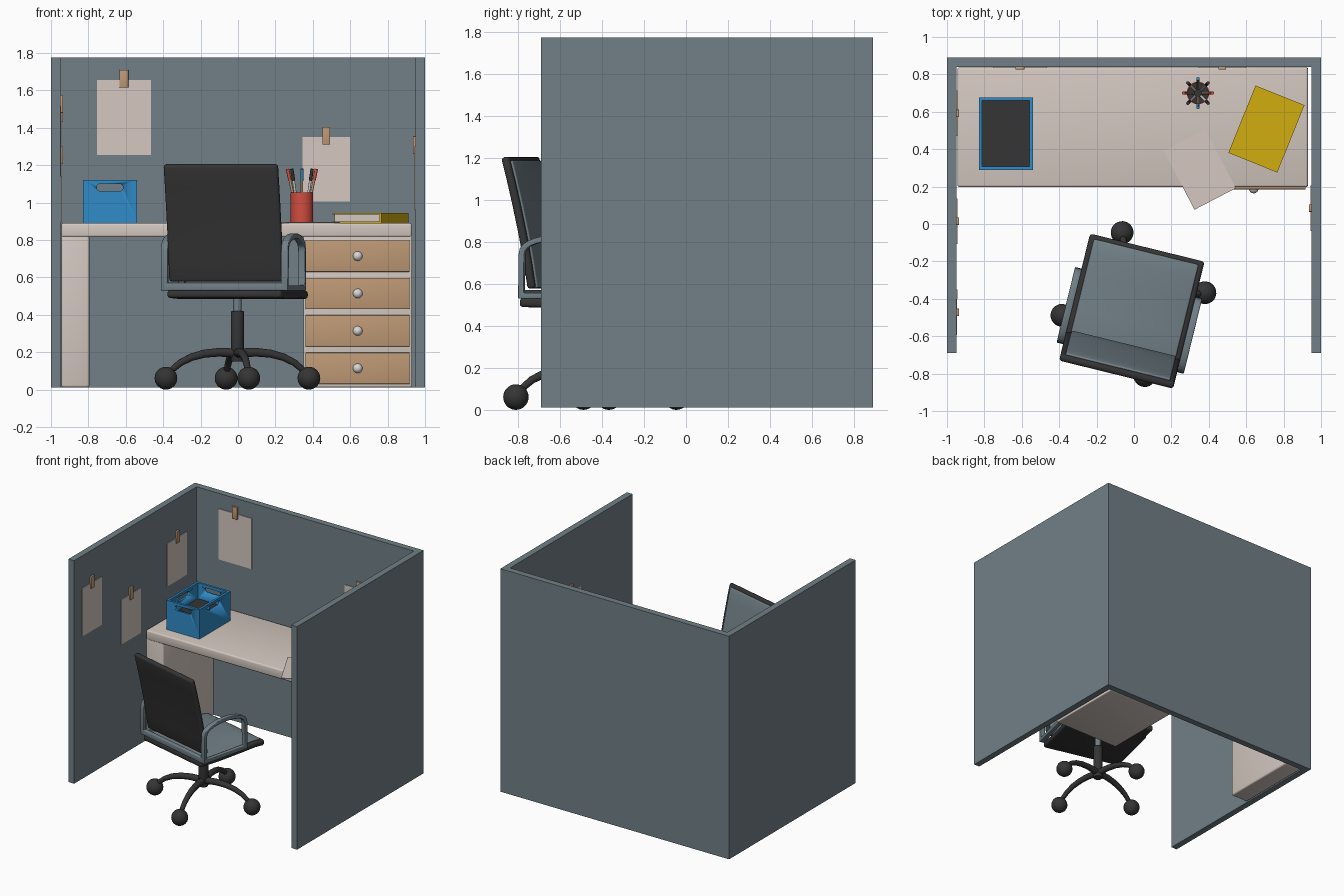
import bpy, bmesh, math
from mathutils import Matrix, Vector

if "Cube" in bpy.data.objects:
    bpy.data.objects.remove(bpy.data.objects["Cube"])


def material(name, r, g, b):
    m = bpy.data.materials.new(name)
    m.diffuse_color = (r, g, b, 1)
    m.use_nodes = True
    m.node_tree.nodes["Principled BSDF"].inputs["Base Color"].default_value = m.diffuse_color
    return m


SLATE = material("slate", 0.165, 0.215, 0.24)
CREAM = material("cream", 0.66, 0.58, 0.53)
TAN = material("tan wood", 0.52, 0.32, 0.18)
DARK = material("charcoal", 0.035, 0.035, 0.035)
BLUE = material("blue", 0.03, 0.26, 0.58)
RED = material("red", 0.65, 0.075, 0.05)
YELLOW = material("yellow", 0.64, 0.42, 0.005)
SILVER = material("light grey", 0.68, 0.68, 0.68)


def finish(name, bm, mats, bevel=0.0, matrix=None, segs=3):
    """Bevel sharp edges, shade by angle and link the part."""
    bmesh.ops.recalc_face_normals(bm, faces=bm.faces[:])
    if bevel:
        sharp = [e for e in bm.edges if e.is_manifold and e.calc_face_angle() > 0.7]
        bmesh.ops.bevel(bm, geom=sharp, offset=bevel, segments=segs, affect='EDGES', profile=0.5)
    if matrix:
        bm.transform(matrix)
    me = bpy.data.meshes.new(name)
    bm.to_mesh(me)
    bm.free()
    for m in mats:
        me.materials.append(m)
    ob = bpy.data.objects.new(name, me)
    bpy.context.collection.objects.link(ob)
    bpy.ops.object.select_all(action='DESELECT')
    ob.select_set(True)
    bpy.context.view_layer.objects.active = ob
    bpy.ops.object.shade_smooth_by_angle(angle=math.radians(40))
    return ob


def box_mesh(x0, x1, y0, y1, z0, z1):
    bm = bmesh.new()
    bmesh.ops.create_cube(bm, size=1)
    bm.transform(Matrix.Translation(((x0 + x1) / 2, (y0 + y1) / 2, (z0 + z1) / 2))
                 @ Matrix.Diagonal((x1 - x0, y1 - y0, z1 - z0, 1)))
    return bm


def box(name, x0, x1, y0, y1, z0, z1, mat, bevel=0.0, matrix=None):
    return finish(name, box_mesh(x0, x1, y0, y1, z0, z1), [mat], bevel, matrix)


def rod(name, p, q, r, mat, sides=24, bevel=0.0, matrix=None):
    p, q = Vector(p), Vector(q)
    bm = bmesh.new()
    bmesh.ops.create_cone(bm, cap_ends=True, segments=sides, radius1=r, radius2=r, depth=(q - p).length)
    bm.transform(Matrix.Translation((p + q) / 2) @ (q - p).to_track_quat('Z', 'Y').to_matrix().to_4x4())
    return finish(name, bm, [mat], bevel, matrix)


def ball(name, c, r, mat, matrix=None):
    bm = bmesh.new()
    bmesh.ops.create_uvsphere(bm, u_segments=24, v_segments=14, radius=r)
    bm.transform(Matrix.Translation(c))
    return finish(name, bm, [mat], 0, matrix)


def ribbon(name, path, off, t, x0, x1, mat, closed=False, bevel=0.0, matrix=None):
    """Sweep a flat strip of thickness t along a (y, z) path, between x0 and x1."""
    bm = bmesh.new()
    pts = [Vector(p) for p in path]
    n, rings = len(pts), []
    for i, p in enumerate(pts):
        a = (p - pts[i - 1]) if closed or i else (pts[1] - p)
        b = (pts[(i + 1) % n] - p) if closed or i < n - 1 else a
        n1, n2 = (Vector((d.y, -d.x)).normalized() for d in (a, b))
        m = (n1 + n2) / (1 + n1.dot(n2))
        l, r = p + m * off, p + m * (off + t)
        rings.append([bm.verts.new((x, *q)) for x, q in ((x0, l), (x1, l), (x1, r), (x0, r))])
    for i in range(n if closed else n - 1):
        A, B = rings[i], rings[(i + 1) % n]
        for k in range(4):
            bm.faces.new((A[k], A[(k + 1) % 4], B[(k + 1) % 4], B[k]))
    if not closed:
        bm.faces.new(rings[0])
        bm.faces.new(rings[-1])
    return finish(name, bm, [mat], bevel, matrix)


# Cubicle walls
box("back_wall", -1, 1, 0.84, 0.89, 0.012, 1.775, SLATE)
box("left_wall", -1, -0.95, -0.69, 0.84, 0.012, 1.775, SLATE)
box("right_wall", 0.95, 1, -0.69, 0.84, 0.012, 1.775, SLATE)

# Desk with slab leg and drawer cabinet
box("desk_top", -0.945, 0.93, 0.197, 0.837, 0.815, 0.89, CREAM, 0.012)
box("desk_leg", -0.945, -0.795, 0.2, 0.837, 0.012, 0.86, CREAM, 0.012)
box("drawer_cabinet", 0.35, 0.93, 0.2, 0.837, 0.012, 0.83, CREAM, 0.006)
for i in range(4):
    z = 0.03 + 0.2 * i
    box(f"drawer_front_{i}", 0.36, 0.918, 0.185, 0.21, z, z + 0.168, TAN, 0.005)
    ball(f"drawer_knob_{i}", (0.64, 0.19, z + 0.084), 0.026, SILVER)

# Pinned notes: (wall, position along wall, bottom, top, half width)
notes = [("back", -0.61, 1.255, 1.655, 0.145), ("back", 0.472, 1.005, 1.35, 0.127),
         ("left", -0.472, 1.14, 1.52, 0.122), ("left", 0.015, 0.89, 1.245, 0.122),
         ("left", 0.592, 1.13, 1.47, 0.122), ("right", 0.085, 0.96, 1.30, 0.122)]
turn = {"back": (0, 0.84), "left": (90, 0.95), "right": (-90, 0.95)}
for i, (wall, u, z0, z1, w) in enumerate(notes):
    ang, d = turn[wall]
    if wall == "right":
        u = -u
    m = Matrix.Rotation(math.radians(ang), 4, 'Z')
    box(f"note_{i}", u - w, u + w, d - 0.005, d + 0.001, z0, z1, CREAM, 0, m)
    c = 0.022 * w / 0.135
    box(f"note_clip_{i}", u - c, u + c, d - 0.015, d + 0.001, z1 - 0.04, z1 + 0.055, TAN, 0.003, m)

# Blue crate with dark contents and through handle slots
bm = box_mesh(-0.83, -0.54, 0.29, 0.677, 0.89, 1.122)
top = max(bm.faces, key=lambda f: f.calc_center_median().z)
bmesh.ops.inset_region(bm, faces=[top], thickness=0.025)
bmesh.ops.inset_region(bm, faces=[top], thickness=0.0005, depth=-0.125)
top.material_index = 1
crate = finish("crate", bm, [BLUE, DARK])
slots = []
for name, ext in (("slot_y", (-0.755, -0.615, 0.2, 0.8)), ("slot_x", (-0.9, -0.45, 0.413, 0.553))):
    sb = box_mesh(*ext, 1.062, 1.1)
    axis = 1 if name == "slot_y" else 0
    long_edges = [e for e in sb.edges if abs((e.verts[0].co - e.verts[1].co)[axis]) > 0.1]
    bmesh.ops.bevel(sb, geom=long_edges, offset=0.017, segments=4, affect='EDGES', profile=0.5)
    s = finish(name, sb, [BLUE])
    s.hide_render = True
    mod = crate.modifiers.new(name, 'BOOLEAN')
    mod.operation, mod.object, mod.solver = 'DIFFERENCE', s, 'EXACT'
    slots.append(s)
bpy.context.view_layer.update()
cut = bpy.data.meshes.new_from_object(crate.evaluated_get(bpy.context.evaluated_depsgraph_get()))
crate.modifiers.clear()
crate.data = cut
for s in slots:
    bpy.data.objects.remove(s)

# Pencil cup and pens
CX, CY = 0.342, 0.70
bm = bmesh.new()
bmesh.ops.create_cone(bm, cap_ends=True, segments=32, radius1=0.06, radius2=0.06, depth=0.165)
bm.transform(Matrix.Translation((CX, CY, 0.9725)))
top = max(bm.faces, key=lambda f: f.calc_center_median().z)
bmesh.ops.inset_region(bm, faces=[top], thickness=0.006)
bmesh.ops.inset_region(bm, faces=[top], thickness=0.0005, depth=-0.13)
top.material_index = 1
finish("pencil_cup", bm, [RED, DARK])
for i in range(8):
    a = math.radians(45 * i)
    d = Vector((math.cos(a), math.sin(a), 0))
    lo = Vector((CX, CY, 0.93)) + d * 0.025
    hi = Vector((CX, CY, 1.18)) + d * 0.077
    mid = lo.lerp(hi, 0.75)
    rod(f"pen_body_{i}", lo, mid, 0.007, SILVER if i % 2 else TAN, 10)
    rod(f"pen_cap_{i}", mid, hi, 0.009, (RED, DARK, BLUE, DARK)[i % 4], 10)

# Book: covers, spine and page block
bk = Matrix.Translation((0.708, 0.508, 0.89)) @ Matrix.Rotation(math.radians(-22), 4, 'Z')
for name, z in (("book_lower_cover", 0.0), ("book_upper_cover", 0.045)):
    box(name, -0.141, 0.141, -0.194, 0.194, z, z + 0.009, YELLOW, 0, bk)
box("book_spine", 0.132, 0.141, -0.194, 0.194, 0.009, 0.045, YELLOW, 0, bk)
box("book_pages", -0.132, 0.132, -0.185, 0.185, 0.009, 0.045, CREAM, 0, bk)

# Loose sheet overhanging the desk edge
box("loose_sheet", -0.125, 0.125, -0.178, 0.178, 0, 0.005, CREAM, 0,
    Matrix.Translation((0.352, 0.292, 0.89)) @ Matrix.Rotation(math.radians(27.5), 4, 'Z'))

# Office chair, turned slightly
base = Matrix.Translation((-0.003, -0.428, 0))
ch = base @ Matrix.Rotation(math.radians(-13.8), 4, 'Z')
seat = [(-0.30, 0.535), (-0.1, 0.53), (0.1, 0.532), (0.23, 0.535), (0.312, 0.528)]
back = [(-0.262, 0.575), (-0.282, 0.7), (-0.306, 0.83), (-0.336, 0.97), (-0.364, 1.09), (-0.392, 1.2)]
ribbon("seat_shell", seat, 0, 0.045, -0.315, 0.315, DARK, False, 0.016, ch)
ribbon("seat_cushion", [(y * 0.92, z) for y, z in seat], -0.012, 0.03, -0.288, 0.288, SLATE, False, 0.008, ch)
ribbon("backrest_shell", back, 0, 0.038, -0.314, 0.314, DARK, False, 0.015, ch)
inner = [back[0], *back[1:-1], (-0.386, 1.178)]
ribbon("backrest_cushion", inner, 0.02, 0.028, -0.288, 0.288, SLATE, False, 0.008, ch)

# Arm loops and the rear bar that joins them
arc = [(-0.09 - 0.205 * math.cos(t), 0.74 + 0.095 * math.sin(t) ** 0.8)
       for t in (math.pi * k / 14 for k in range(1, 14))]
loop = [(-0.298, 0.53), (-0.296, 0.74), *arc, (0.115, 0.74), (0.118, 0.53)]
for name, s in (("left_arm", -1), ("right_arm", 1)):
    x0, x1 = sorted((s * 0.312, s * 0.35))
    ribbon(name, loop, 0, 0.027, x0, x1, SLATE, True, 0.005, ch)
box("rear_bar", -0.33, 0.33, -0.298, -0.268, 0.53, 0.572, SLATE, 0.006, ch)

# Column and four-legged castor base
rod("gas_lift", (0, 0, 0.40), (0, 0, 0.50), 0.023, SLATE, matrix=base)
rod("column", (0, 0, 0.15), (0, 0, 0.42), 0.035, DARK, bevel=0.005, matrix=base)
for k in range(4):
    m = base @ Matrix.Rotation(math.radians(9 + 90 * k), 4, 'Z')
    cu = bpy.data.curves.new("leg_path", 'CURVE')
    cu.dimensions, cu.bevel_depth, cu.bevel_resolution, cu.use_fill_caps = '3D', 0.02, 3, True
    sp = cu.splines.new('POLY')
    legpts = [(0.0, 0.195), (0.1, 0.2), (0.18, 0.192), (0.25, 0.173), (0.31, 0.143), (0.355, 0.105), (0.38, 0.07)]
    sp.points.add(len(legpts) - 1)
    for j, (p, (r, z)) in enumerate(zip(sp.points, legpts)):
        p.co, p.radius = (r, 0, z, 1), 1.3 - 0.09 * j
    tmp = bpy.data.objects.new("leg_path", cu)
    leg = bmesh.new()
    leg.from_mesh(tmp.to_mesh())
    bpy.data.objects.remove(tmp)
    finish(f"base_leg_{k}", leg, [DARK], 0, m)
    ball(f"castor_{k}", (0.387, 0, 0.061), 0.061, DARK, m)
